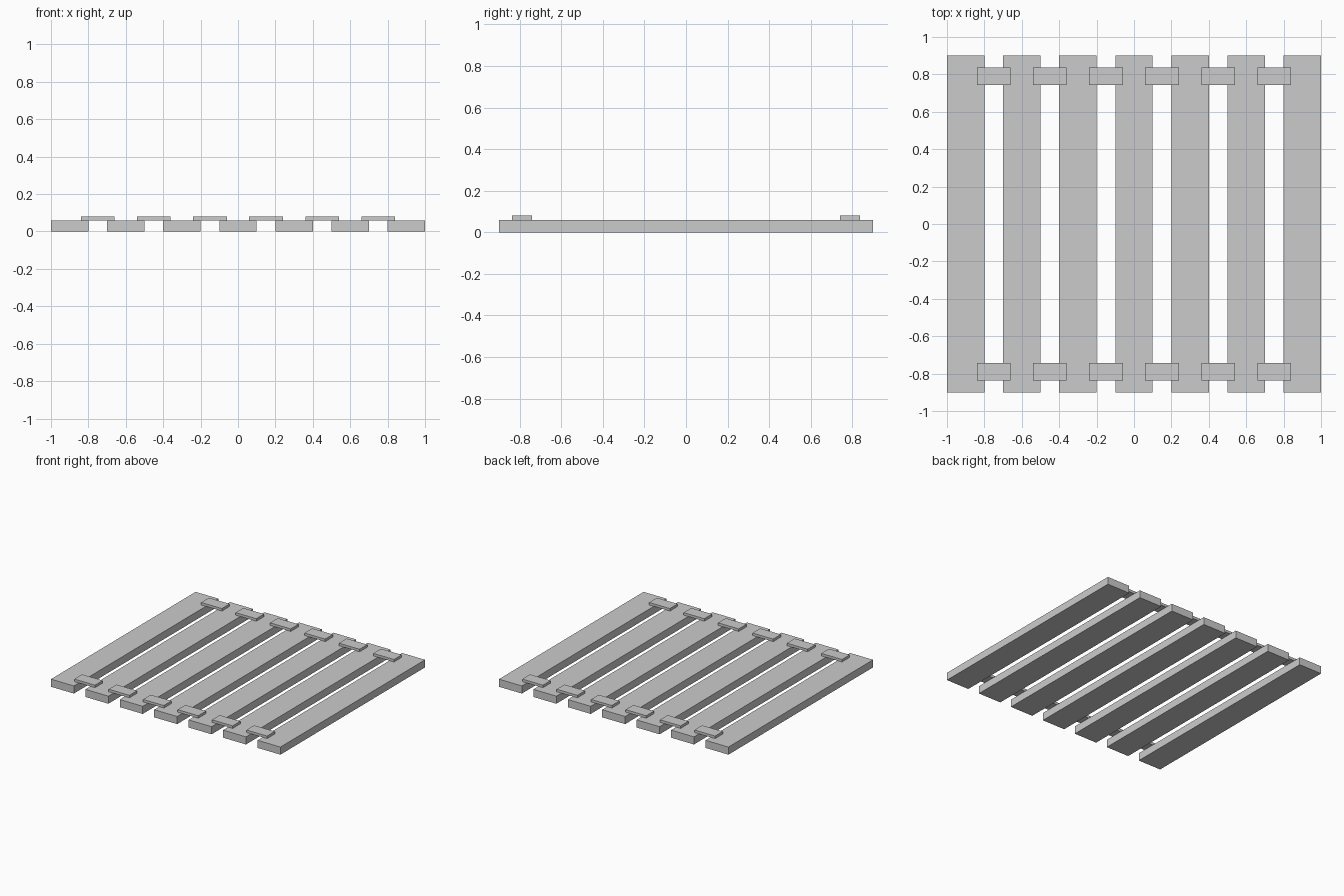
import bpy

if "Cube" in bpy.data.objects:
    bpy.data.objects.remove(bpy.data.objects["Cube"])


def box(name, center, size):
    bpy.ops.mesh.primitive_cube_add(size=1, location=center)
    obj = bpy.context.object
    obj.name = name
    obj.scale = size
    bpy.ops.object.transform_apply(location=False, rotation=False, scale=True)
    return obj


COUNT, STEP = 7, 0.3
PLANK = (0.2, 1.8, 0.06)
STRAP = (0.18, 0.096, 0.02)

# Long parallel planks
for i in range(COUNT):
    x = (i - (COUNT - 1) / 2) * STEP
    box(f"plank_{i + 1}", (x, 0, PLANK[2] / 2), PLANK)

# Short straps bridging each gap, near both ends
for end, y in (("front", -0.79), ("back", 0.79)):
    for i in range(COUNT - 1):
        x = (i - (COUNT - 2) / 2) * STEP
        box(f"{end}_strap_{i + 1}", (x, y, PLANK[2] + STRAP[2] / 2), STRAP)
